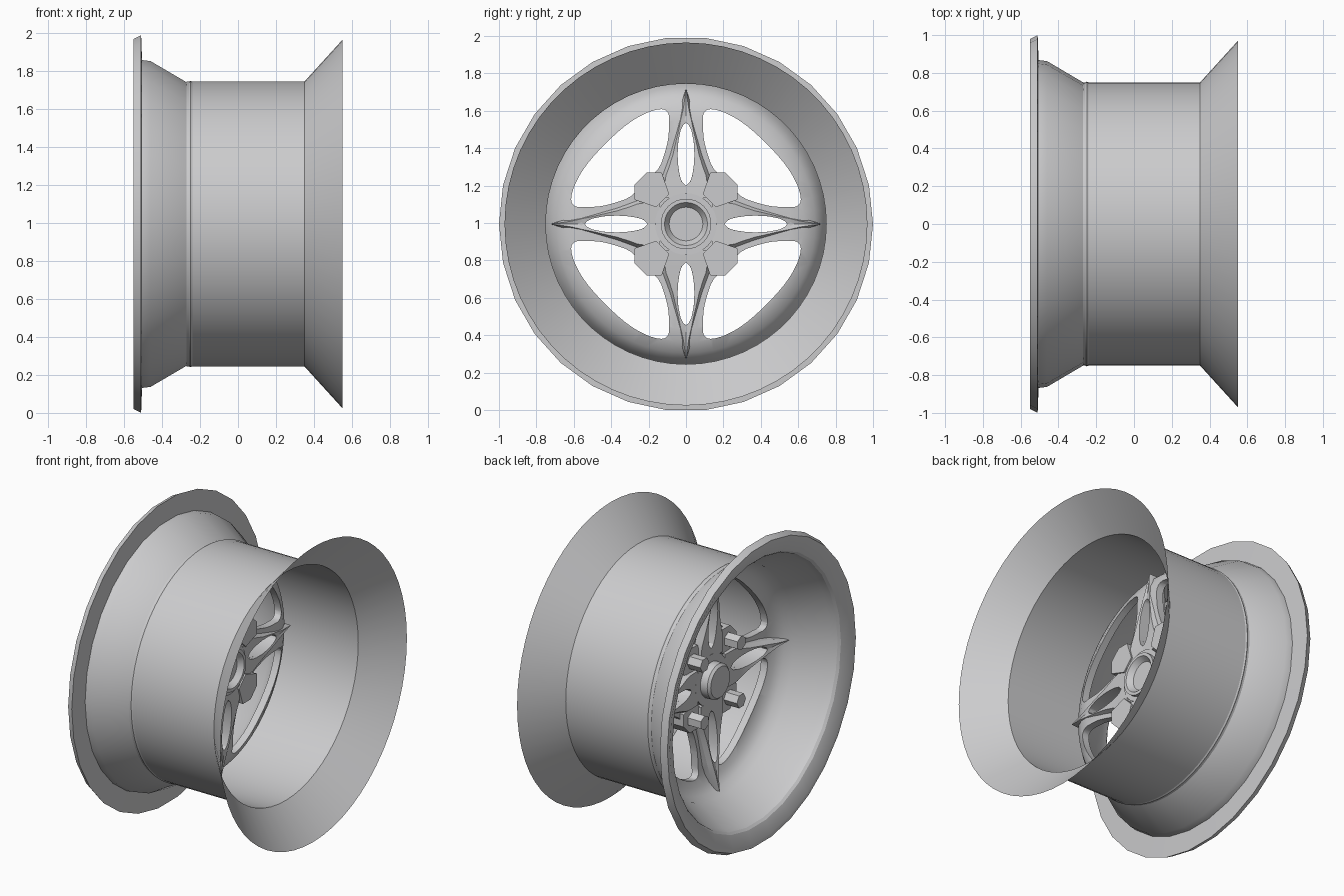
import bpy, bmesh, math
from mathutils import Matrix, Vector

if "Cube" in bpy.data.objects:
    bpy.data.objects.remove(bpy.data.objects["Cube"], do_unlink=True)

AXLE = 0.9945  # height of the wheel axis, which runs along x

metal = bpy.data.materials.new("light_grey_metal")
metal.use_nodes = True
metal.diffuse_color = (0.6, 0.6, 0.61, 1)
metal.node_tree.nodes["Principled BSDF"].inputs["Base Color"].default_value = (0.6, 0.6, 0.61, 1)


def finish(name, bm, angle=35):
    bmesh.ops.remove_doubles(bm, verts=bm.verts, dist=0.0003)
    bmesh.ops.recalc_face_normals(bm, faces=bm.faces)
    mesh = bpy.data.meshes.new(name)
    bm.to_mesh(mesh)
    bm.free()
    mesh.materials.append(metal)
    obj = bpy.data.objects.new(name, mesh)
    obj.location.z = AXLE
    bpy.context.collection.objects.link(obj)
    smooth(obj, angle)
    return obj


def smooth(obj, angle=35):
    bpy.ops.object.select_all(action="DESELECT")
    obj.select_set(True)
    bpy.context.view_layer.objects.active = obj
    bpy.ops.object.shade_smooth_by_angle(angle=math.radians(angle))


def skin(bm, loops, closed):
    """Join consecutive loops of points with quads."""
    rows = [[bm.verts.new(p) for p in loop] for loop in loops]
    n = len(rows[0])
    for a, b in zip(rows, rows[1:]):
        for i in range(n if closed else n - 1):
            j = (i + 1) % n
            bm.faces.new((a[i], a[j], b[j], b[i]))
    return rows


def lathe(name, profile, segments, closed=False, angle=35):
    """Revolve (x, radius) points about the axle."""
    bm = bmesh.new()
    loops = []
    for k in range(segments + 1):
        a = math.tau * k / segments
        loops.append([(x, r * math.cos(a), r * math.sin(a)) for x, r in profile])
    skin(bm, loops, closed)
    return finish(name, bm, angle)


def prism(bm, outline, x0, x1):
    """Extrude a (y, z) outline along the axle."""
    rows = skin(bm, [[(x, y, z) for y, z in outline] for x in (x0, x1)], True)
    for row in rows:
        bm.faces.new(row)


def quarter_turns(bm):
    """Repeat the mesh four times about the axle."""
    source = list(bm.verts) + list(bm.edges) + list(bm.faces)
    for k in range(1, 4):
        new = bmesh.ops.duplicate(bm, geom=source)["geom"]
        verts = [v for v in new if isinstance(v, bmesh.types.BMVert)]
        bmesh.ops.rotate(bm, verts=verts, matrix=Matrix.Rotation(k * math.pi / 2, 3, "X"))


def rounded(points, steps=2):
    """Corner cutting for a closed outline."""
    for _ in range(steps):
        out = []
        for p, q in zip(points, points[1:] + points[:1]):
            p, q = Vector(p), Vector(q)
            out += [p.lerp(q, 0.25), p.lerp(q, 0.75)]
        points = out
    return points


# Rim: barrel with its open flare, and the stepped lip
lathe("barrel_and_flare", [(-0.27, 0.75), (0.35, 0.75), (0.55, 0.97)], 60)
lathe("rim_lip", [(-0.27, 0.75), (-0.46, 0.862), (-0.505, 0.868), (-0.51, 1.0),
                  (-0.55, 0.98), (-0.55, 0.955), (-0.515, 0.875), (-0.5, 0.862),
                  (-0.455, 0.85), (-0.265, 0.742)], 30, angle=25)

# Dished centre disc
disc = lathe("centre_disc", [(-0.15, 0.1), (-0.15, 0.56), (-0.16, 0.62), (-0.18, 0.67),
                             (-0.215, 0.715), (-0.27, 0.745), (-0.25, 0.754),
                             (-0.19, 0.73), (-0.145, 0.69), (-0.115, 0.63),
                             (-0.1, 0.56), (-0.1, 0.1)], 60, closed=True)

# Windows and spoke slots, cut through the disc
half = [(0.09, 0.5), (0.09, 0.62), (0.2, 0.605), (0.34, 0.52)]
window = half + [(z, y) for y, z in reversed(half)]
window += [(0.42, 0.1), (0.27, 0.15), (0.25, 0.25), (0.15, 0.27), (0.1, 0.42)]
slot = [(0.045 * math.cos(a), 0.372 + 0.168 * math.sin(a))
        for a in (math.tau * k / 20 for k in range(20))]
bm = bmesh.new()
prism(bm, rounded(window), -0.6, 0.3)
prism(bm, slot, -0.6, 0.3)
quarter_turns(bm)
cutter = finish("window_cutter", bm)
cutter.hide_render = True
cut = disc.modifiers.new("windows", "BOOLEAN")
cut.operation = "DIFFERENCE"
cut.solver = "EXACT"
cut.object = cutter
bpy.ops.object.select_all(action="DESELECT")
bpy.context.view_layer.objects.active = disc
disc.select_set(True)
bpy.ops.object.modifier_apply(modifier="windows")
bpy.data.objects.remove(cutter, do_unlink=True)
smooth(disc)

# Pointed spokes: (radius, outer half width), each split by the slot
stations = [(0.14, 0.13), (0.204, 0.13), (0.225, 0.13), (0.26, 0.125), (0.3, 0.11),
            (0.37, 0.088), (0.44, 0.072), (0.5, 0.058), (0.53, 0.052), (0.54, 0.05),
            (0.62, 0.032), (0.72, 0.002)]
bm = bmesh.new()
for side in (1, -1):
    loops = []
    for r, out in stations:
        t = (r - 0.372) / 0.168
        inner = 0.045 * math.sqrt(max(0, 1 - t * t))
        crest = max(inner, out - 0.018)
        bow = 0.06 * (r / 0.72) ** 2
        section = [(-0.18, inner), (-0.185, crest), (-0.155, out),
                   (-0.09, out), (-0.06, crest), (-0.065, inner)]
        loops.append([(x - bow, side * y, r) for x, y in section])
    rows = skin(bm, loops, True)
    bm.faces.new(rows[0])
    bm.faces.new(rows[-1])
quarter_turns(bm)
finish("spokes", bm, 25)

# Nut pads between the spokes
bm = bmesh.new()
prism(bm, [(0.13, 0.275), (0.21, 0.275), (0.275, 0.21), (0.275, 0.13),
           (0.16, 0.09), (0.09, 0.16)], -0.175, -0.055)
quarter_turns(bm)
finish("nut_pads", bm)

# Hexagonal wheel nuts
bm = bmesh.new()
prism(bm, [(0.19 + 0.047 * math.cos(k * math.pi / 3), 0.19 + 0.047 * math.sin(k * math.pi / 3))
           for k in range(6)], -0.27, -0.16)
quarter_turns(bm)
finish("wheel_nuts", bm, 20)

# Hub with its cap in front and a recess behind
lathe("hub_cap", [(-0.25, 0), (-0.25, 0.1), (-0.235, 0.115), (-0.185, 0.115),
                  (-0.185, 0.165), (-0.06, 0.165), (-0.06, 0.135), (-0.035, 0.135),
                  (-0.035, 0.115), (-0.07, 0.09), (-0.07, 0)], 32)
